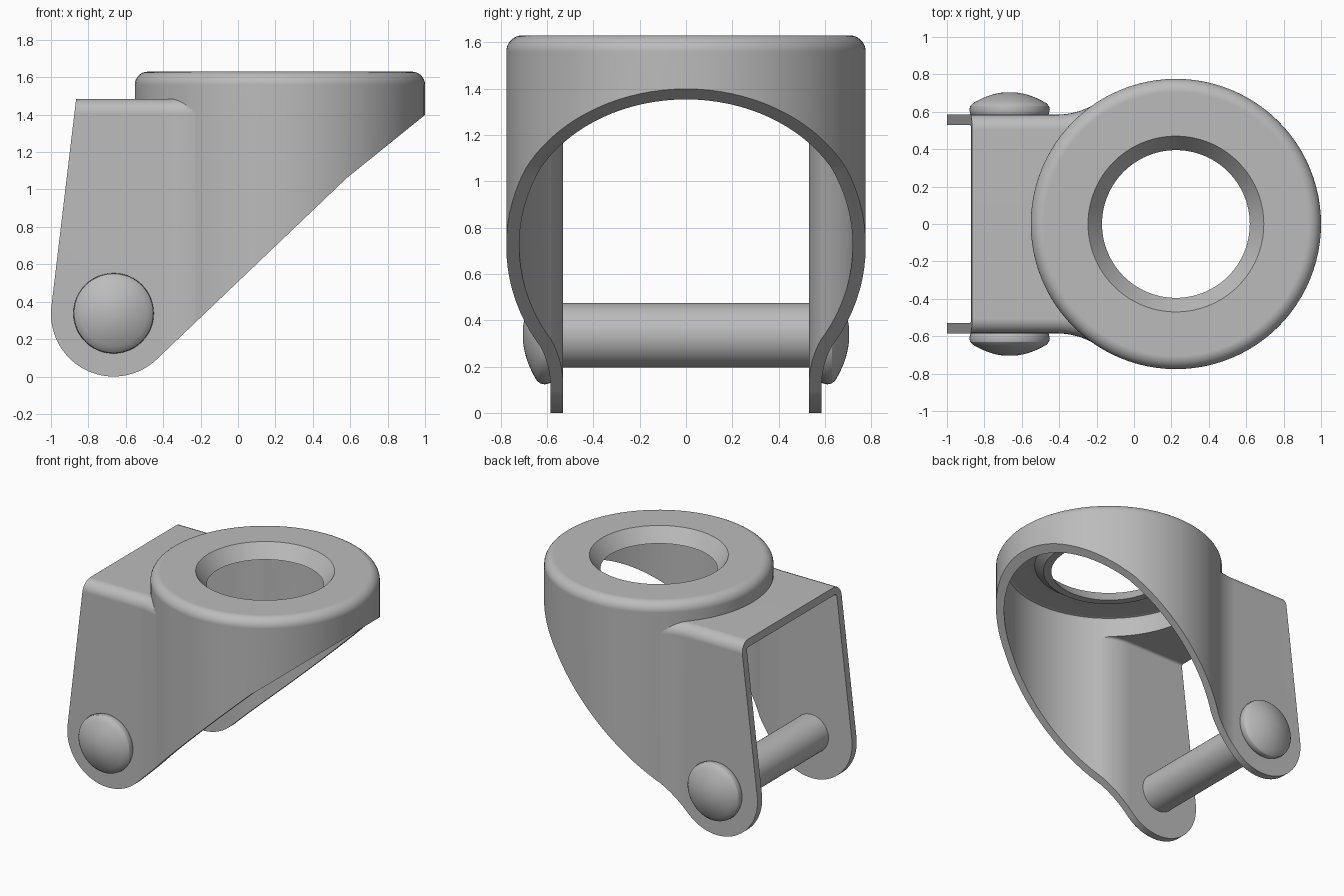
import bpy, bmesh
from math import cos, sin, pi, radians, sqrt, atan2

cube = bpy.data.objects.get("Cube")
if cube:
    bpy.data.objects.remove(cube, do_unlink=True)

steel = bpy.data.materials.new("grey_steel")
steel.use_nodes = True
GREY = (0.5, 0.5, 0.5, 1)
steel.diffuse_color = GREY
for node in steel.node_tree.nodes:
    if node.type == 'BSDF_PRINCIPLED':
        node.inputs["Base Color"].default_value = GREY

RING_X = 0.224           # centre of the round housing
PIN_X, PIN_Z = -0.665, 0.335


def loft(rings):
    """Closed solid skinned through matching rings, capped at both ends."""
    bm = bmesh.new()
    loops = [[bm.verts.new(p) for p in ring] for ring in rings]
    count = len(loops[0])
    for low, high in zip(loops, loops[1:]):
        for i in range(count):
            j = (i + 1) % count
            bm.faces.new((low[i], low[j], high[j], high[i]))
    bm.faces.new(loops[0][::-1])
    bm.faces.new(loops[-1])
    bm.normal_update()
    if bm.calc_volume(signed=True) < 0:
        bmesh.ops.reverse_faces(bm, faces=bm.faces)
    return bm


def finish(name, bm):
    mesh = bpy.data.meshes.new(name)
    bm.to_mesh(mesh)
    bm.free()
    obj = bpy.data.objects.new(name, mesh)
    bpy.context.collection.objects.link(obj)
    mesh.materials.append(steel)
    return obj


def lathe(name, profile, steps=96, x=0):
    """Revolve (radius, height) points about a vertical line at x."""
    turns = [2 * pi * i / steps for i in range(steps)]
    return finish(name, loft([[(x + r * cos(a), r * sin(a), z) for a in turns]
                              for r, z in profile]))


def activate(obj):
    bpy.ops.object.select_all(action='DESELECT')
    obj.select_set(True)
    bpy.context.view_layer.objects.active = obj


def smooth(obj):
    activate(obj)
    bpy.ops.object.shade_smooth_by_angle(angle=radians(30))


def boolean(target, tool, operation):
    mod = target.modifiers.new(operation, 'BOOLEAN')
    mod.operation, mod.object, mod.solver = operation, tool, 'EXACT'
    activate(target)
    bpy.ops.object.modifier_apply(modifier=mod.name)
    bpy.data.objects.remove(tool, do_unlink=True)


def bracket(name, half, fillet, ring, back, inner_x, bottom, top, rounding):
    """Bracket block flaring through a concave fillet into the round housing."""
    cy = half + fillet
    cx = RING_X - sqrt((ring + fillet) ** 2 - cy ** 2)
    end = atan2(-cy, RING_X - cx)
    side = [(back, half)]
    for i in range(13):
        a = -pi / 2 + (end + pi / 2) * i / 12
        side.append((cx + fillet * cos(a), cy + fillet * sin(a)))
    side.append((inner_x, 0.2))
    outline = side + [(x, -y) for x, y in reversed(side)]
    bm = loft([[(x, y, z) for x, y in outline] for z in (bottom, top)])
    rim = [e for e in bm.edges
           if all(v.co.z > top - 1e-4 for v in e.verts)
           and abs(e.verts[0].co.y + e.verts[1].co.y) > 1.0]
    bmesh.ops.bevel(bm, geom=rim, offset=rounding, segments=6, profile=0.5,
                    affect='EDGES')
    return finish(name, bm)


# Outer form: round housing joined to the bracket
round_edge = [(0.706 + 0.07 * cos(a), 1.56 + 0.07 * sin(a))
              for a in [pi / 2 * i / 8 for i in range(9)]]
body = lathe("fork_body", [(0.776, -0.2)] + round_edge, x=RING_X)
boolean(body, bracket("bracket_outer", 0.585, 0.4, 0.773, -1.2, 0.1,
                      -0.1, 1.485, 0.08), 'UNION')

# Side silhouette: rounded fork ends, sloping front, leaning back edge
arc = [radians(173.2 + 140.8 * i / 28) for i in range(29)]
silhouette = [(1.2, 1.8), (-0.828, 1.8)]
silhouette += [(PIN_X + 0.335 * cos(a), PIN_Z + 0.335 * sin(a)) for a in arc]
silhouette += [(0.58, 1.06), (1.2, 1.56)]
trim = finish("side_trim", loft([[(x, y, z) for x, z in silhouette]
                                 for y in (-2, 2)]))
boolean(body, trim, 'INTERSECT')

# Hollow inside, with the tapered mounting hole and its lip
hollow = lathe("housing_hollow", [
    (0.72, -0.4), (0.72, 1.55), (0.712, 1.568), (0.695, 1.575),
    (0.51, 1.575), (0.45, 1.53), (0.395, 1.53), (0.485, 1.65)], x=RING_X)
boolean(body, hollow, 'DIFFERENCE')
boolean(body, bracket("bracket_hollow", 0.53, 0.455, 0.717, -1.4, 0.3,
                      -0.3, 1.43, 0.02), 'DIFFERENCE')
smooth(body)
weighted = body.modifiers.new("even_shading", 'WEIGHTED_NORMAL')
weighted.keep_sharp = True

# Axle between the arms
axle = lathe("axle", [(0.14, -0.55), (0.14, 0.55)], 48)
axle.location = (PIN_X, 0, PIN_Z)
axle.rotation_euler.x = -pi / 2
smooth(axle)

# Domed rivet heads outside the arms
dome = [(0.197 * (1 - i / 10), 0.705 - 0.06 * (1 - i / 10) ** 2) for i in range(10)]
for name, side in (("left_rivet", -1), ("right_rivet", 1)):
    head = lathe(name, [(0.2, 0.57), (0.21, 0.59), (0.215, 0.61),
                        (0.211, 0.63)] + dome, 48)
    head.location = (PIN_X, 0, PIN_Z + 0.003)
    head.rotation_euler.x = side * pi / 2
    smooth(head)
